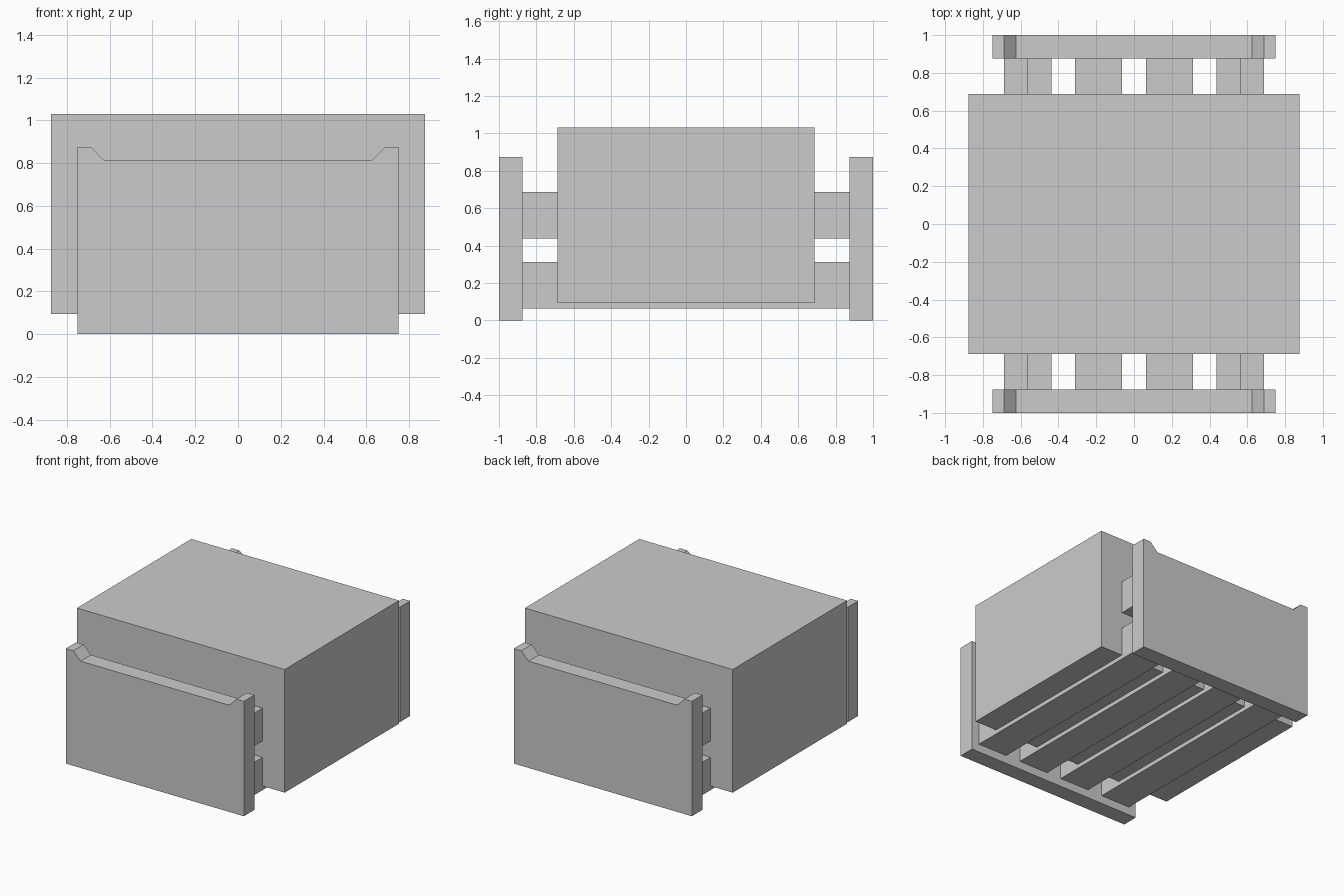
import bpy, bmesh

if "Cube" in bpy.data.objects:
    bpy.data.objects.remove(bpy.data.objects["Cube"])

U = 1 / 16  # grid step of the design


def extrude_profile(name, points, y0, y1):
    """Extrude a closed XZ outline along y."""
    bm = bmesh.new()
    face = bm.faces.new([bm.verts.new((x, y0, z)) for x, z in points])
    geom = bmesh.ops.extrude_face_region(bm, geom=[face])["geom"]
    moved = [g for g in geom if isinstance(g, bmesh.types.BMVert)]
    bmesh.ops.translate(bm, verts=moved, vec=(0, y1 - y0, 0))
    bmesh.ops.recalc_face_normals(bm, faces=bm.faces)
    mesh = bpy.data.meshes.new(name)
    bm.to_mesh(mesh)
    bm.free()
    obj = bpy.data.objects.new(name, mesh)
    bpy.context.collection.objects.link(obj)
    return obj


def bar(name, x0, x1, z0, z1, half_y):
    """Box running front to back, centred on y = 0."""
    return extrude_profile(name, [(x0, z0), (x1, z0), (x1, z1), (x0, z1)],
                           -half_y, half_y)


# End panels with raised, chamfered corners
right_half = [(12 * U, 0), (12 * U, 14 * U), (11 * U, 14 * U), (10 * U, 13 * U)]
outline = right_half + [(-x, z) for x, z in reversed(right_half)]
extrude_profile("front_panel", outline, -16 * U, -14 * U)
extrude_profile("back_panel", outline, 14 * U, 16 * U)

# Floor slats
for i in range(4):
    x = (-11 + 6 * i) * U
    bar(f"floor_slat_{i + 1}", x, x + 4 * U, U, 3 * U, 14 * U)

# Side slats, two per side
for side, x in (("left", -11 * U), ("right", 9 * U)):
    for level, z in (("lower", U), ("upper", 7 * U)):
        bar(f"{side}_{level}_slat", x, x + 2 * U, z, z + 4 * U, 14 * U)

# Large block sitting over the crate
bar("contents_block", -14 * U, 14 * U, 1.5 * U, 16.5 * U, 11 * U)
